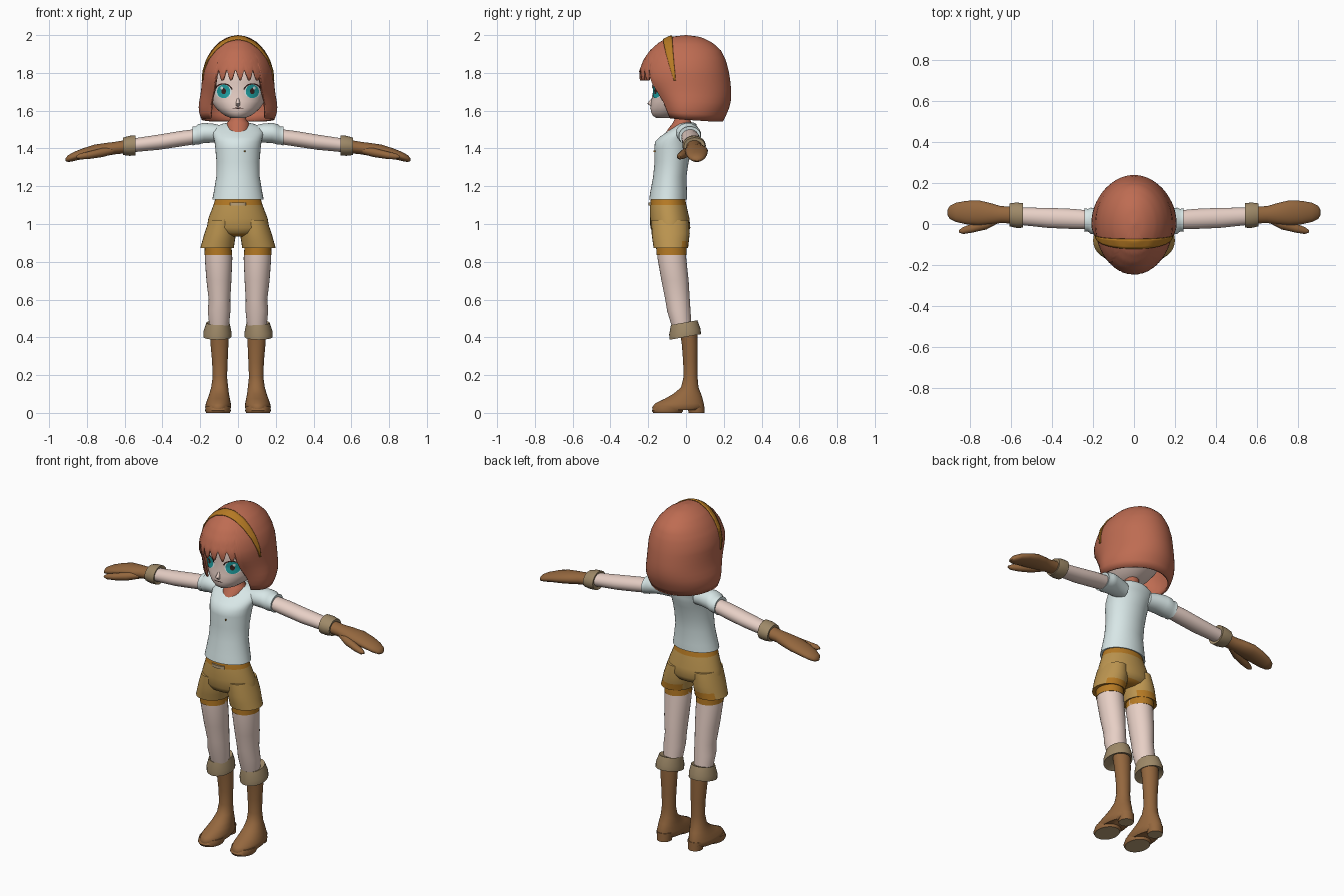
import bpy, bmesh, math
from math import sin, cos, pi, radians

def material(name, r, g, b):
    m = bpy.data.materials.new(name)
    lin = lambda c: (c / 255 / 12.92) if c < 11 else ((c / 255 + 0.055) / 1.055) ** 2.4
    m.diffuse_color = (lin(r), lin(g), lin(b), 1)
    return m

HAIR = material("copper_hair", 190, 108, 82)
SKIN = material("pale_skin", 233, 209, 199)
SHIRT = material("pale_blue_white", 216, 231, 231)
SHORTS = material("tan_cloth", 188, 149, 80)
TRIM = material("gold_trim", 182, 122, 36)
BOOT = material("brown_leather", 148, 103, 62)
CUFF = material("grey_tan_cuff", 158, 137, 104)
TEAL = material("teal", 30, 158, 160)
DARK = material("dark_brown", 55, 35, 32)
SOLE = material("light_sole", 186, 160, 120)

def make(name, bm, mats, mirror=False, solid=0, rule=None):
    bmesh.ops.remove_doubles(bm, verts=bm.verts, dist=1e-5)
    bmesh.ops.recalc_face_normals(bm, faces=bm.faces)
    bm.normal_update()
    if rule:
        for f in bm.faces:
            f.material_index = rule(f.calc_center_median(), f.normal)
    me = bpy.data.meshes.new(name)
    bm.to_mesh(me)
    bm.free()
    for m in mats:
        me.materials.append(m)
    ob = bpy.data.objects.new(name, me)
    bpy.context.collection.objects.link(ob)
    if mirror:
        mod = ob.modifiers.new("mirror", 'MIRROR')
        mod.use_mirror_merge = False
    if solid:
        mod = ob.modifiers.new("thickness", 'SOLIDIFY')
        mod.thickness, mod.offset = solid, -1
    return ob

def grid(bm, rows, closed=False):
    vs = [[bm.verts.new(p) for p in r] for r in rows]
    n = len(rows[0])
    for a, b in zip(vs, vs[1:]):
        for i in range(n if closed else n - 1):
            j = (i + 1) % n
            bm.faces.new((a[i], a[j], b[j], b[i]))
    return vs

def loft(name, rings, mats, axis='z', mirror=False, n=28, tilt=0, rule=None):
    """Rings are (position along axis, centre u, centre v, radius u, radius v)."""
    rows = []
    for t, u, v, a, b in rings:
        row = []
        for i in range(n):
            p, q = a * cos(2 * pi * i / n), b * sin(2 * pi * i / n)
            row.append((u + p, v + q, t + tilt * q) if axis == 'z' else (t, u + p, v + q))
        rows.append(row)
    bm = bmesh.new()
    vs = grid(bm, rows, True)
    bm.faces.new(vs[0])
    bm.faces.new(vs[-1])
    return make(name, bm, mats, mirror, 0, rule)

def lookup(table, z):
    for a, b in zip(table, table[1:]):
        if a[0] >= z >= b[0]:
            t = (a[0] - z) / (a[0] - b[0])
            return [p + (q - p) * t for p, q in zip(a[1:], b[1:])]
    return table[-1][1:] if z < table[-1][0] else table[0][1:]

# Head: z, half width, front y, back y
HEAD = [(1.94, .03, -.04, .03), (1.90, .11, -.13, .11), (1.82, .153, -.175, .15),
        (1.75, .16, -.178, .15), (1.70, .156, -.175, .145), (1.65, .142, -.184, .12),
        (1.615, .118, -.188, .08), (1.59, .092, -.184, .04), (1.572, .066, -.174, .0),
        (1.56, .035, -.155, -.05)]
loft("head", [(z, 0, (f + b) / 2, w, (b - f) / 2) for z, w, f, b in HEAD], [SKIN], n=48)
loft("nose", [(1.622, 0, -.175, .012, .012), (1.638, 0, -.185, .012, .02), (1.67, 0, -.172, .005, .006)], [SKIN], n=12)

def face_plate(name, mat, cx, cz, a, b, off, r0=0, a0=0, a1=360, mirror=True):
    """Thin patch that follows the front of the face."""
    rows = []
    for k in range(5):
        r, row = r0 + (1 - r0) * k / 4, []
        for i in range(33):
            t = radians(a0 + (a1 - a0) * i / 32)
            x, z = cx + a * r * cos(t), cz + b * r * sin(t)
            w, f, bk = lookup(HEAD, z)
            row.append((x, (f + bk) / 2 - (bk - f) / 2 * math.sqrt(max(0, 1 - (x / w) ** 2)) - off, z))
        rows.append(row)
    bm = bmesh.new()
    bmesh.ops.dissolve_degenerate(bm, dist=1e-6, edges=bm.edges)
    grid(bm, rows)
    return make(name, bm, [mat], mirror)

face_plate("eye_white", SHIRT, .077, 1.702, .044, .036, .003)
face_plate("iris", TEAL, .076, 1.702, .035, .036, .005)
face_plate("pupil", DARK, .076, 1.703, .012, .016, .007)
face_plate("eye_glint", SHIRT, .086, 1.72, .007, .008, .009)
face_plate("eyelash", DARK, .077, 1.702, .05, .043, .008, .84, 20, 165)
face_plate("mouth", DARK, 0, 1.613, .028, .003, .003, mirror=False)

# Hair: z, half width, front depth, back depth
BOB = [(2.0, .002, .002, .002), (1.99, .055, .09, .08), (1.96, .105, .145, .14), (1.92, .14, .19, .185),
       (1.87, .17, .225, .21), (1.81, .188, .248, .226), (1.76, .191, .245, .234), (1.70, .196, .2, .24),
       (1.65, .205, .165, .238), (1.60, .21, .142, .224), (1.54, .188, .12, .195)]

def hem(deg):
    """Lower hair edge by angle from the front: jagged fringe, then long sides."""
    d = abs(deg)
    if d < 38:
        return 1.755 + .075 * abs(((deg + 4) / 15 % 1) * 2 - 1) ** 1.5
    if d < 46:
        return 1.755 - .195 * (d - 38) / 8
    return 1.56 - .018 * min(1, (d - 46) / 90)

COLS, ROWS = 144, 22
rows = []
for k in range(ROWS + 1):
    row = []
    for i in range(COLS):
        deg = 360 * i / COLS - 180
        z = 2 - (2 - hem(deg)) * (k / ROWS) ** 1.7
        w, f, b = lookup(BOB, z)
        t = radians(deg)
        row.append((w * sin(t), -cos(t) * (f if cos(t) > 0 else b), z))
    rows.append(row)
bm = bmesh.new()
bm.faces.new(grid(bm, rows, True)[0])
make("bob_hair", bm, [HAIR], solid=.012)

# Headband wrapped over the hair
def hair_reach(y, t):
    lo, hi = 0, .4
    for _ in range(24):
        r = (lo + hi) / 2
        z = 1.76 + r * cos(t)
        w, f, b = lookup(BOB, z)
        inside = z < 2 and (r * sin(t) / w) ** 2 + (y / f) ** 2 < 1
        lo, hi = (r, hi) if inside else (lo, r)
    return lo

rows = []
for i in range(41):
    t = radians(-90 + 4.5 * i)
    c = cos(t)
    row = []
    for s in (-1, -.5, 0, .5, 1):
        y = -.06 - .038 * c + s * (.005 + .019 * c)
        r = hair_reach(y, t) + .006
        row.append((r * sin(t), y, 1.76 + r * cos(t)))
    rows.append(row)
bm = bmesh.new()
grid(bm, rows)
make("headband", bm, [TRIM], solid=.006)

# Neck and shirt
loft("neck", [(1.48, 0, -.04, .05, .068), (1.50, 0, -.035, .064, .062), (1.535, 0, -.02, .058, .05),
              (1.555, 0, -.02, .042, .04), (1.61, 0, -.02, .04, .038)], [HAIR])
loft("shirt", [(1.135, 0, -.095, .12, .085), (1.13, 0, -.095, .136, .1), (1.17, 0, -.092, .128, .097),
               (1.25, 0, -.086, .115, .088), (1.33, 0, -.076, .114, .09), (1.40, 0, -.068, .12, .1),
               (1.435, 0, -.06, .124, .104), (1.46, 0, -.046, .13, .094), (1.485, 0, -.028, .137, .078),
               (1.51, 0, -.006, .13, .064), (1.53, 0, .004, .085, .05), (1.537, 0, .004, .05, .035)], [SHIRT], n=36)
loft("sleeve", [(.08, 0, 1.475, .05, .045), (.13, .004, 1.481, .057, .05), (.18, .01, 1.482, .064, .053),
                (.212, .016, 1.474, .064, .054), (.225, .018, 1.468, .055, .048), (.242, .02, 1.466, .058, .051),
                (.238, .02, 1.466, .042, .036)], [SHIRT], 'x', True)
loft("shirt_button", [(1.38, .035, -.166, .004, .006), (1.388, .035, -.166, .004, .006)], [TRIM], n=10)

# Arms, glove cuffs and gloves
loft("arm", [(.2, .02, 1.466, .044, .039), (.3, .025, 1.452, .049, .041), (.42, .03, 1.433, .049, .04),
             (.56, .038, 1.416, .042, .036)], [SKIN], 'x', True)
loft("glove_cuff", [(.55, .042, 1.416, .04, .034), (.543, .042, 1.416, .06, .053), (.575, .043, 1.414, .062, .053),
                    (.608, .045, 1.411, .056, .046), (.604, .045, 1.41, .036, .03)], [CUFF], 'x', True)
loft("glove", [(.59, .044, 1.41, .042, .035), (.65, .046, 1.402, .041, .033), (.7, .05, 1.395, .052, .034),
               (.76, .055, 1.387, .061, .033), (.82, .056, 1.373, .057, .028), (.87, .057, 1.357, .047, .024),
               (.9, .057, 1.346, .032, .018), (.912, .057, 1.341, .012, .008)], [BOOT], 'x', True)
loft("thumb", [(.66, .03, 1.39, .024, .02), (.72, .002, 1.378, .028, .024), (.79, -.02, 1.364, .022, .02),
               (.835, -.032, 1.358, .017, .016), (.855, -.036, 1.355, .006, .006)], [BOOT], 'x', True, n=16)

# Shorts: hips with gold waistband, legs with gold under-cuffs
loft("shorts_hips", [(1.145, 0, -.095, .117, .088), (1.10, 0, -.095, .13, .097), (1.03, 0, -.086, .157, .104),
                     (.98, 0, -.083, .165, .106), (.95, 0, -.083, .13, .09), (.935, 0, -.083, .06, .06)],
     [SHORTS, TRIM], n=36, rule=lambda c, n: int(c.z > 1.1 or n.z < -.8))
loft("shorts_leg", [(1.02, .085, -.084, .068, .098), (.95, .094, -.081, .084, .101), (.91, .103, -.081, .086, .096),
                    (.872, .111, -.08, .089, .091), (.876, .106, -.078, .072, .08)],
     [SHORTS, TRIM], mirror=True, rule=lambda c, n: int(n.z < -.8 or (c.z < .93 and c.y > -.02)))
loft("shorts_cuff", [(.9, .106, -.078, .07, .08), (.835, .104, -.077, .073, .08), (.838, .104, -.077, .06, .066)],
     [TRIM], mirror=True)
loft("belt_buckle", [(1.098, 0, -.185, .042, .014), (1.115, 0, -.185, .042, .014)], [SOLE], n=20)

# Legs
loft("leg", [(.9, .104, -.078, .068, .074), (.82, .103, -.075, .073, .076), (.7, .101, -.058, .066, .072),
             (.6, .098, -.045, .057, .065), (.54, .1, -.038, .06, .062), (.44, .1, -.02, .05, .05)], [SKIN], mirror=True)

# Boots with folded cuffs, soles and heels
loft("boot_cuff", [(.42, .108, -.004, .045, .045), (.402, .109, -.004, .074, .083), (.43, .109, -.006, .074, .083),
                   (.478, .106, -.01, .061, .07), (.47, .104, -.012, .045, .05)], [CUFF], mirror=True, tilt=.18)
loft("boot", [(.43, .099, .014, .05, .046), (.36, .098, .02, .047, .042), (.27, .096, .023, .041, .038),
              (.19, .096, .024, .038, .037), (.135, .097, .02, .045, .046), (.1, .1, .006, .052, .074),
              (.075, .102, -.012, .059, .1), (.05, .104, -.035, .066, .129), (.03, .105, -.042, .069, .137),
              (.014, .105, -.05, .06, .125)], [BOOT], mirror=True)
split = lambda c, n: int(n.z < -.8)
loft("boot_sole", [(0, .106, -.098, .062, .076), (.012, .106, -.098, .068, .083), (.035, .106, -.09, .066, .078)],
     [BOOT, SOLE], mirror=True, rule=split)
loft("boot_heel", [(0, .102, .056, .04, .042), (.05, .102, .05, .046, .046)], [BOOT, SOLE], mirror=True, rule=split)

# Smooth shading with crisp folds
bpy.ops.object.select_all(action='DESELECT')
for ob in bpy.context.collection.objects:
    ob.select_set(True)
    bpy.context.view_layer.objects.active = ob
bpy.ops.object.shade_smooth_by_angle(angle=radians(50))
